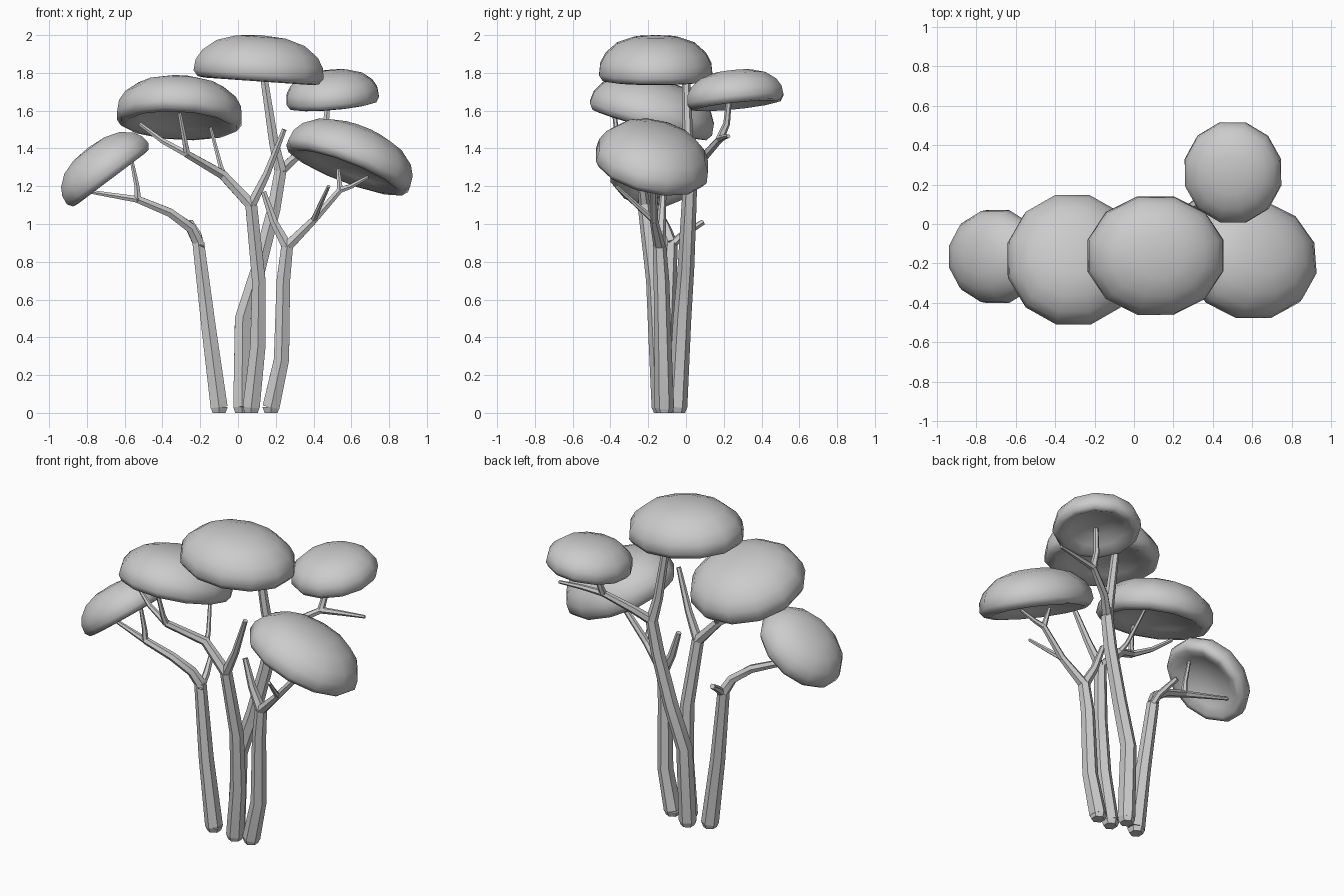
import bpy, bmesh, math
from mathutils import Vector, Euler

cube = bpy.data.objects.get("Cube")
if cube:
    bpy.data.objects.remove(cube, do_unlink=True)

grey = bpy.data.materials.new("plain_grey")
grey.use_nodes = True
tone = (0.6, 0.6, 0.6, 1)
grey.diffuse_color = tone
grey.node_tree.nodes["Principled BSDF"].inputs["Base Color"].default_value = tone


def finish(name, bm, angle):
    bmesh.ops.recalc_face_normals(bm, faces=bm.faces)
    mesh = bpy.data.meshes.new(name)
    bm.to_mesh(mesh)
    bm.free()
    mesh.materials.append(grey)
    obj = bpy.data.objects.new(name, mesh)
    bpy.context.collection.objects.link(obj)
    bpy.ops.object.select_all(action='DESELECT')
    obj.select_set(True)
    bpy.context.view_layer.objects.active = obj
    bpy.ops.object.shade_smooth_by_angle(angle=math.radians(angle))
    return obj


def tube(bm, points, r0, r1, sides=6):
    """Tapered faceted limb along a path, capped at both ends."""
    pts = [Vector(p) for p in points]
    rings = []
    for i, p in enumerate(pts):
        along = (pts[min(i + 1, len(pts) - 1)] - pts[max(i - 1, 0)]).normalized()
        u = Vector((0, 1, 0)).cross(along).normalized()
        v = along.cross(u)
        r = r0 + (r1 - r0) * i / (len(pts) - 1)
        ring = []
        for k in range(sides):
            a = math.tau * (k + 0.5) / sides
            ring.append(bm.verts.new(p + r * (u * math.cos(a) + v * math.sin(a))))
        rings.append(ring)
    for low, high in zip(rings, rings[1:]):
        for k in range(sides):
            n = (k + 1) % sides
            bm.faces.new((low[k], low[n], high[n], high[k]))
    bm.faces.new(rings[0])
    bm.faces.new(rings[-1])


def tree(name, trunk, branches):
    bm = bmesh.new()
    # Chamfered foot, then the trunk
    foot = Vector(trunk[0])
    tube(bm, [foot, foot + Vector((0, 0, 0.03))], 0.04, 0.052)
    tube(bm, [foot + Vector((0, 0, 0.03))] + trunk[1:], 0.052, 0.036)
    for r0, r1, path in branches:
        tube(bm, path, r0, r1)
    finish(name, bm, 30)


# Domed canopy with a rounded rim and a hollow underside: (radius, height)
TOP = [(0.38, 0.95), (0.68, 0.78), (0.89, 0.48), (0.98, 0.2)]
UNDER = [(1.0, -0.35), (0.93, -0.9), (0.82, -1.0), (0.62, -0.45), (0.35, 0.1)]


def canopy(name, centre, half_x, half_y, up, down, tilt_x, tilt_y, sides=12):
    bm = bmesh.new()
    turn = Euler((math.radians(tilt_x), math.radians(tilt_y), 0)).to_matrix()
    profile = [(r, z * up) for r, z in TOP] + [(r, z * down) for r, z in UNDER]
    grow = 1 / math.cos(math.pi / sides)

    def place(x, y, z):
        return bm.verts.new(Vector(centre) + turn @ Vector((x, y, z)))

    rings = []
    for r, z in profile:
        ring = []
        for k in range(sides):
            a = math.tau * (k + 0.5) / sides
            ring.append(place(grow * r * half_x * math.cos(a),
                              grow * r * half_y * math.sin(a), z))
        rings.append(ring)
    for a, b in zip(rings, rings[1:]):
        for k in range(sides):
            n = (k + 1) % sides
            bm.faces.new((a[k], a[n], b[n], b[k]))
    for ring, z in ((rings[0], up), (rings[-1], down * 0.3)):
        tip = place(0, 0, z)
        for k in range(sides):
            bm.faces.new((ring[k], ring[(k + 1) % sides], tip))
    finish(name, bm, 75)


# Canopies
canopy("top_canopy", (0.11, -0.16, 1.81), 0.345, 0.30, 0.19, 0.055, 0, 4)
canopy("right_canopy", (-0.31, -0.18, 1.58), 0.33, 0.335, 0.19, 0.06, -15, 3)
canopy("far_right_canopy", (-0.70, -0.165, 1.28), 0.27, 0.235, 0.155, 0.05, 0, -37)
canopy("left_canopy", (0.59, -0.18, 1.325), 0.345, 0.30, 0.195, 0.055, -12, 21)
canopy("back_canopy", (0.50, 0.26, 1.675), 0.245, 0.255, 0.14, 0.05, 6, -5)

# Right tree
fork = (-0.21, -0.08, 0.9)
split = (-0.53, -0.18, 1.13)
tree("right_trunk", [(-0.1, -0.1, 0), (-0.155, -0.1, 0.45), fork], [
    (0.034, 0.022, [fork, (-0.25, -0.11, 0.98), (-0.36, -0.15, 1.06), split]),
    (0.025, 0.016, [(-0.2, -0.1, 0.87), (-0.21, -0.02, 0.94), (-0.25, 0.09, 1.01)]),
    (0.02, 0.01, [split, (-0.81, -0.12, 1.175)]),
    (0.02, 0.01, [split, (-0.535, -0.18, 1.2), (-0.57, -0.18, 1.37)]),
])

# Middle tree
fork = (0.07, -0.22, 1.1)
split = (-0.27, -0.34, 1.37)
tree("middle_trunk", [(0.07, -0.13, 0), (0.105, -0.15, 0.35), (0.11, -0.17, 0.7), fork], [
    (0.034, 0.022, [fork, (-0.08, -0.22, 1.26), split]),
    (0.03, 0.014, [fork, (0.15, -0.24, 1.26), (0.245, -0.275, 1.5)]),
    (0.018, 0.009, [(-0.07, -0.22, 1.25), (-0.09, -0.17, 1.3), (-0.145, -0.07, 1.51)]),
    (0.02, 0.011, [split, (-0.4, -0.32, 1.44), (-0.52, -0.28, 1.53)]),
    (0.02, 0.011, [split, (-0.28, -0.36, 1.43), (-0.31, -0.38, 1.59)]),
])

# Back tree
fork = (0.225, 0.025, 1.28)
split = (0.46, 0.18, 1.45)
tree("back_trunk", [(0.02, -0.045, 0), (0.025, -0.02, 0.5), (0.11, 0.0, 0.77),
                    (0.19, 0.015, 1.08), fork], [
    (0.036, 0.022, [fork, (0.19, 0.01, 1.43), (0.135, 0.0, 1.79)]),
    (0.03, 0.02, [fork, (0.31, 0.1, 1.36), split]),
    (0.02, 0.01, [split, (0.6, 0.2, 1.46), (0.74, 0.225, 1.465)]),
    (0.022, 0.014, [split, (0.465, 0.215, 1.53), (0.48, 0.23, 1.68)]),
])

# Left tree
fork = (0.26, -0.14, 0.88)
split = (0.40, -0.17, 1.02)
twig = (0.54, -0.17, 1.18)
tree("left_trunk", [(0.175, -0.115, 0), (0.23, -0.12, 0.28), (0.24, -0.13, 0.7), fork], [
    (0.032, 0.016, [fork, (0.19, -0.13, 1.01), (0.135, -0.12, 1.17)]),
    (0.032, 0.022, [fork, split]),
    (0.022, 0.018, [split, twig]),
    (0.018, 0.01, [split, (0.43, -0.25, 1.09), (0.48, -0.37, 1.2)]),
    (0.018, 0.01, [twig, (0.53, -0.13, 1.29)]),
    (0.018, 0.01, [twig, (0.6, -0.18, 1.2), (0.69, -0.2, 1.25)]),
])
